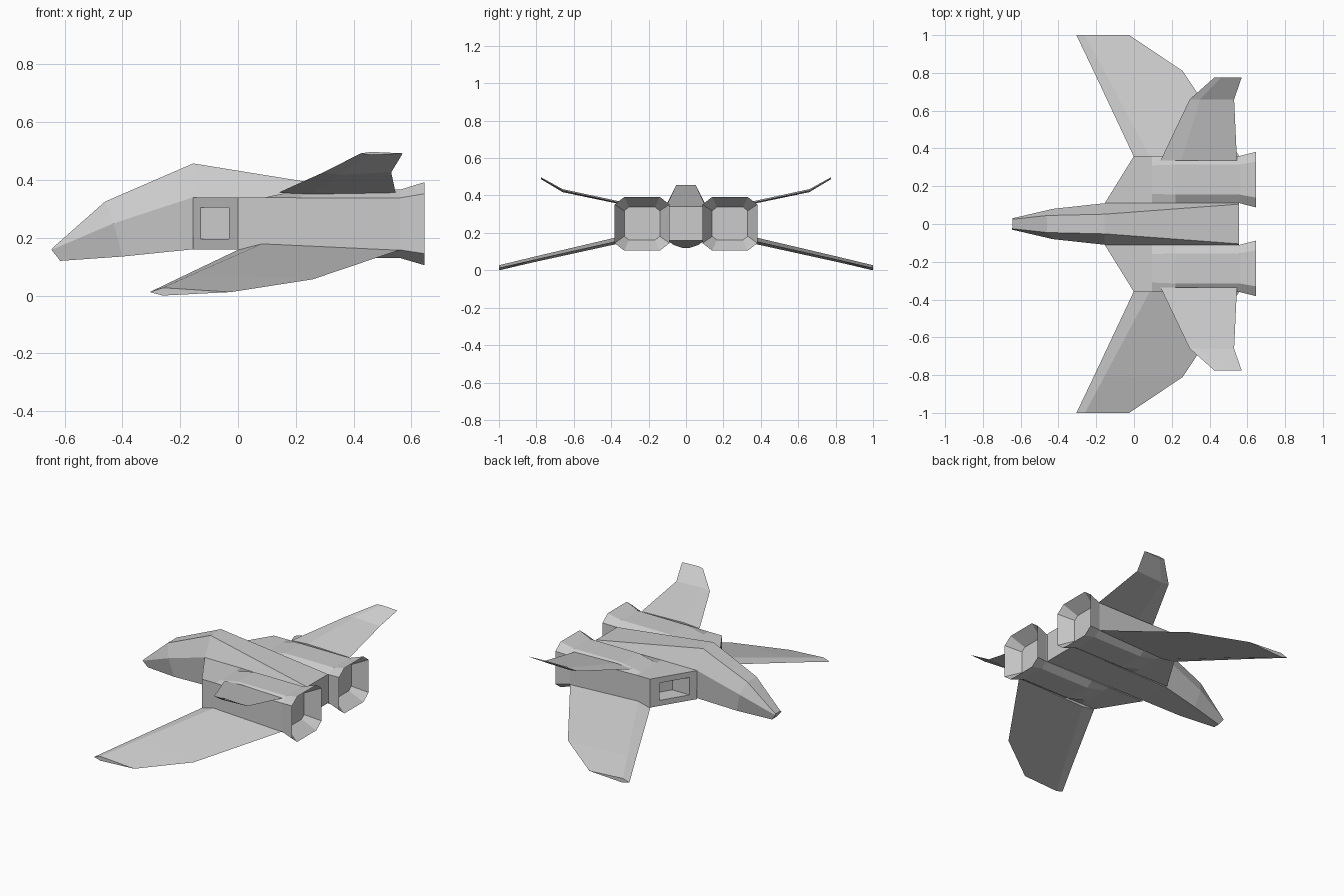
import bpy, bmesh

if "Cube" in bpy.data.objects:
    bpy.data.objects.remove(bpy.data.objects["Cube"])


def loft(name, rings, mirror=False):
    """Skin a list of equal-length point rings and cap both ends."""
    bm = bmesh.new()
    vr = [[bm.verts.new(p) for p in r] for r in rings]
    n = len(rings[0])
    for a, b in zip(vr, vr[1:]):
        for i in range(n):
            j = (i + 1) % n
            bm.faces.new((a[i], a[j], b[j], b[i]))
    bm.faces.new(vr[0][::-1])
    bm.faces.new(vr[-1])
    bmesh.ops.recalc_face_normals(bm, faces=bm.faces)
    me = bpy.data.meshes.new(name)
    bm.to_mesh(me)
    bm.free()
    ob = bpy.data.objects.new(name, me)
    bpy.context.collection.objects.link(ob)
    if mirror:
        mod = ob.modifiers.new("Mirror", 'MIRROR')
        mod.use_axis = (False, True, False)
        mod.use_mirror_merge = False
    return ob


# Fuselage: each section is bottom, shoulder and top as (x, half width, z)
sections = [
    ((-.615, .02, .12), (-.645, .03, .158), (-.642, .025, .164)),
    ((-.40, .065, .135), (-.43, .08, .25), (-.46, .045, .325)),
    ((-.155, .10, .16), (-.155, .11, .34), (-.155, .052, .457)),
    ((.555, .11, .16), (.555, .11, .338), (.555, .105, .342)),
]
loft("fuselage", [[(x, w, z) for x, w, z in s] + [(x, -w, z) for x, w, z in s[::-1]]
                  for s in sections])


# Engine nacelle: chamfered box rings, optionally raked back across y
def ring(x, y0, y1, z0, z1, cy, cz, rake=0.0, zc=None):
    pts = [(y0, z0 + cz), (y0 + cy, z0), (y1 - cy, z0), (y1, z0 + cz),
           (y1, z1 - cz), (y1 - cy, z1), (y0 + cy, z1), (y0, z1 - cz)]
    return [(x + rake * (y - .11), y, z) for y, z in pts]


R = .62
loft("engine_nacelle", [
    ring(-.035, .15, .31, .195, .305, .04, 0, R),    # intake back wall
    ring(-.155, .15, .31, .195, .305, .04, 0, R),    # intake mouth
    ring(-.155, .11, .36, .16, .34, .05, 0, R),      # raked front
    ring(.095, .11, .36, .16, .34, .05, 0),          # hump start
    ring(.22, .11, .36, .13, .366, .045, .028),
    ring(.56, .11, .36, .13, .366, .045, .028),
    ring(.645, .088, .382, .105, .392, .052, .04),   # nozzle lip
    ring(.56, .14, .33, .162, .338, .025, .02),      # nozzle inside
], mirror=True)


# Thin surfaces: sections of (y, leading, ridge, trailing) with a diamond profile
def blade(name, secs):
    loft(name, [[(le, y, z), (rx, y, z + up), (te, y, z), (rx, y, z - dn)]
                for y, le, rx, te, z, up, dn in secs], mirror=True)


blade("main_wing", [
    (.355, 0, .085, .56, .158, .022, .014),
    (.81, -.214, -.158, .258, .056, .017, .012),
    (1.0, -.305, -.26, -.025, .012, .015, .012),
])
blade("tail_fin", [
    (.335, .14, .25, .545, .356, .008, .006),
    (.66, .295, .35, .53, .426, .008, .008),
    (.775, .425, .46, .57, .492, .005, .005),
])
